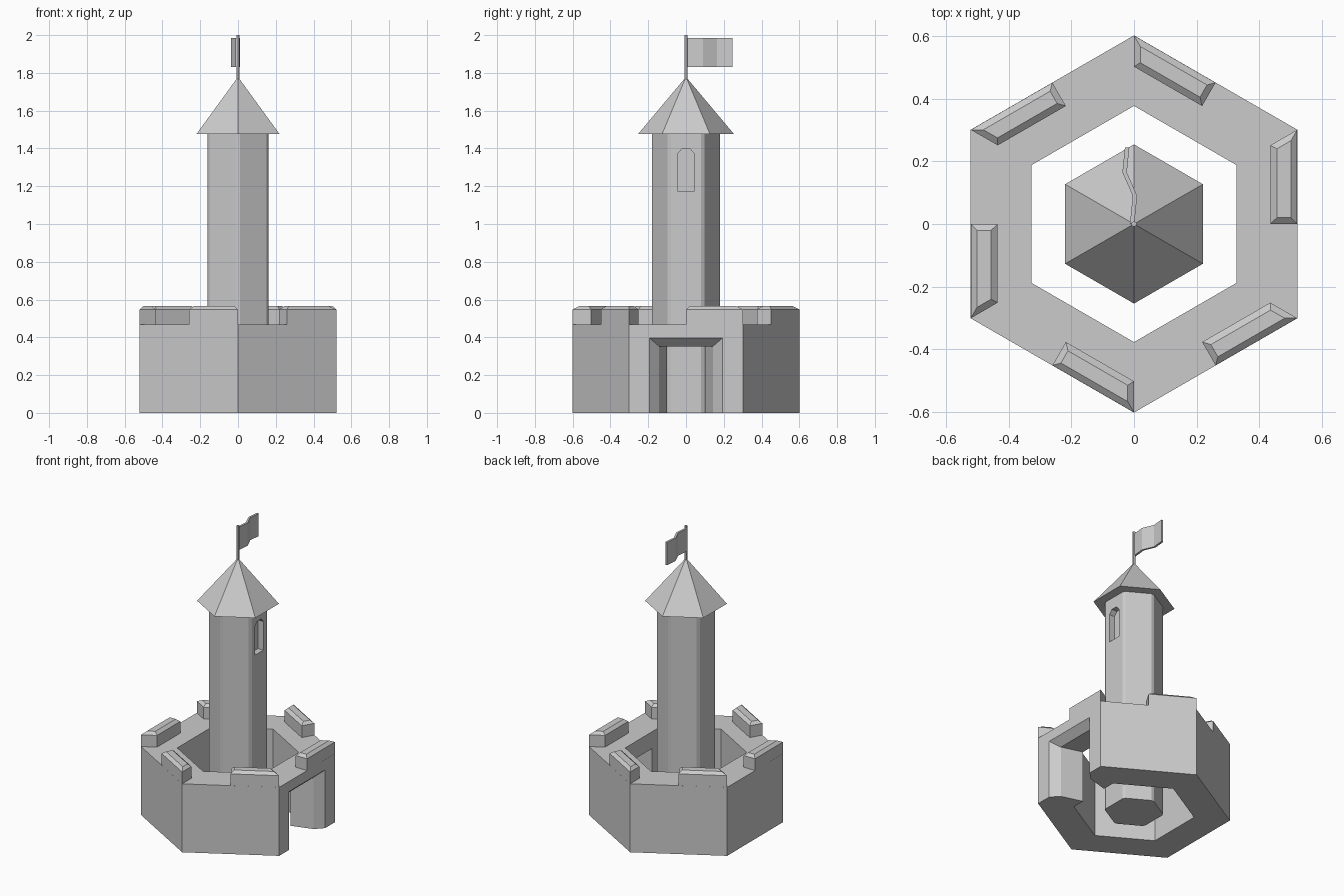
import bpy, bmesh
from math import sin, cos, radians, hypot
from mathutils import Matrix

if "Cube" in bpy.data.objects:
    bpy.data.objects.remove(bpy.data.objects["Cube"])


def loft(name, rings, close=False):
    """Skin equal-length point rings into a solid; ends capped unless closed."""
    bm = bmesh.new()
    vr = [[bm.verts.new(p) for p in r] for r in rings]
    n = len(rings[0])
    pairs = list(zip(vr, vr[1:])) + ([(vr[-1], vr[0])] if close else [])
    for a, b in pairs:
        for i in range(n):
            j = (i + 1) % n
            bm.faces.new((a[i], a[j], b[j], b[i]))
    if not close:
        bm.faces.new(vr[0][::-1])
        bm.faces.new(vr[-1])
    bmesh.ops.recalc_face_normals(bm, faces=bm.faces)
    me = bpy.data.meshes.new(name)
    bm.to_mesh(me)
    bm.free()
    ob = bpy.data.objects.new(name, me)
    bpy.context.collection.objects.link(ob)
    return ob


def at_z(pts, z):
    return [(x, y, z) for x, y in pts]


def hexagon(r):
    return [(r * cos(radians(30 + 60 * k)), r * sin(radians(30 + 60 * k))) for k in range(6)]


def clipped_hexagon(r, d):
    """Hexagon with each corner cut back by d along both edges."""
    h, out = hexagon(r), []
    t = d / r
    for k in range(6):
        (x, y), p, q = h[k], h[k - 1], h[(k + 1) % 6]
        out += [(x + (p[0] - x) * t, y + (p[1] - y) * t),
                (x + (q[0] - x) * t, y + (q[1] - y) * t)]
    return out


def carve(ob, cutter):
    m = ob.modifiers.new("cut", 'BOOLEAN')
    m.object = cutter
    m.solver = 'EXACT'
    cutter.hide_render = True
    cutter.hide_viewport = True


# Curtain wall ring
wall = loft("curtain_wall", [at_z(hexagon(r), z) for r, z in
                             ((0.602, 0), (0.602, 0.467), (0.377, 0.467), (0.377, 0))], close=True)

# Gateway: flared outside, narrowing passage inside
gate = loft("gate_cutter", [[(x, -w, -0.1), (x, w, -0.1), (x, w, h), (x, -w, h)] for x, w, h in
                            ((0.541, 0.215, 0.415), (0.471, 0.142, 0.352), (0.307, 0.095, 0.352))])
carve(wall, gate)

# Merlons with bevelled tops on half of each wall side
base = [(0.521, 0), (0.521, 0.301), (0.435, 0.251), (0.435, 0)]
top = [(0.501, 0.02), (0.501, 0.266), (0.456, 0.24), (0.456, 0.02)]
for k in range(6):
    m = loft(f"merlon_{k + 1}", [at_z(base, 0.467), at_z(base, 0.547), at_z(top, 0.565)])
    m.data.transform(Matrix.Rotation(radians(60 * k), 4, 'Z'))

# Tower with clipped corners
shaft = clipped_hexagon(0.185, 0.012)
tower = loft("tower", [at_z(shaft, 0), at_z(shaft, 1.476)])

# Arched window recess
arch = [(-0.045, 1.175), (0.045, 1.175), (0.045, 1.37), (0.022, 1.397), (-0.022, 1.397), (-0.045, 1.37)]
window = loft("window_cutter", [[(x, y, z) for y, z in arch] for x in (0.12, 0.2)])
carve(tower, window)

# Pointed roof
loft("roof", [at_z(hexagon(0.254), 1.476), at_z(hexagon(0.003), 1.775)])

# Flagpole
loft("flagpole", [at_z(hexagon(0.009), 1.75), at_z(hexagon(0.009), 2.0)])

# Waving flag
path = [(-0.006, 0.0), (0.003, 0.09), (-0.03, 0.165), (-0.022, 0.245)]
t = 0.007
loft("flag", [[(x - t, y, 1.83), (x + t, y, 1.83), (x + t, y, 1.985), (x - t, y, 1.985)]
              for x, y in path])
